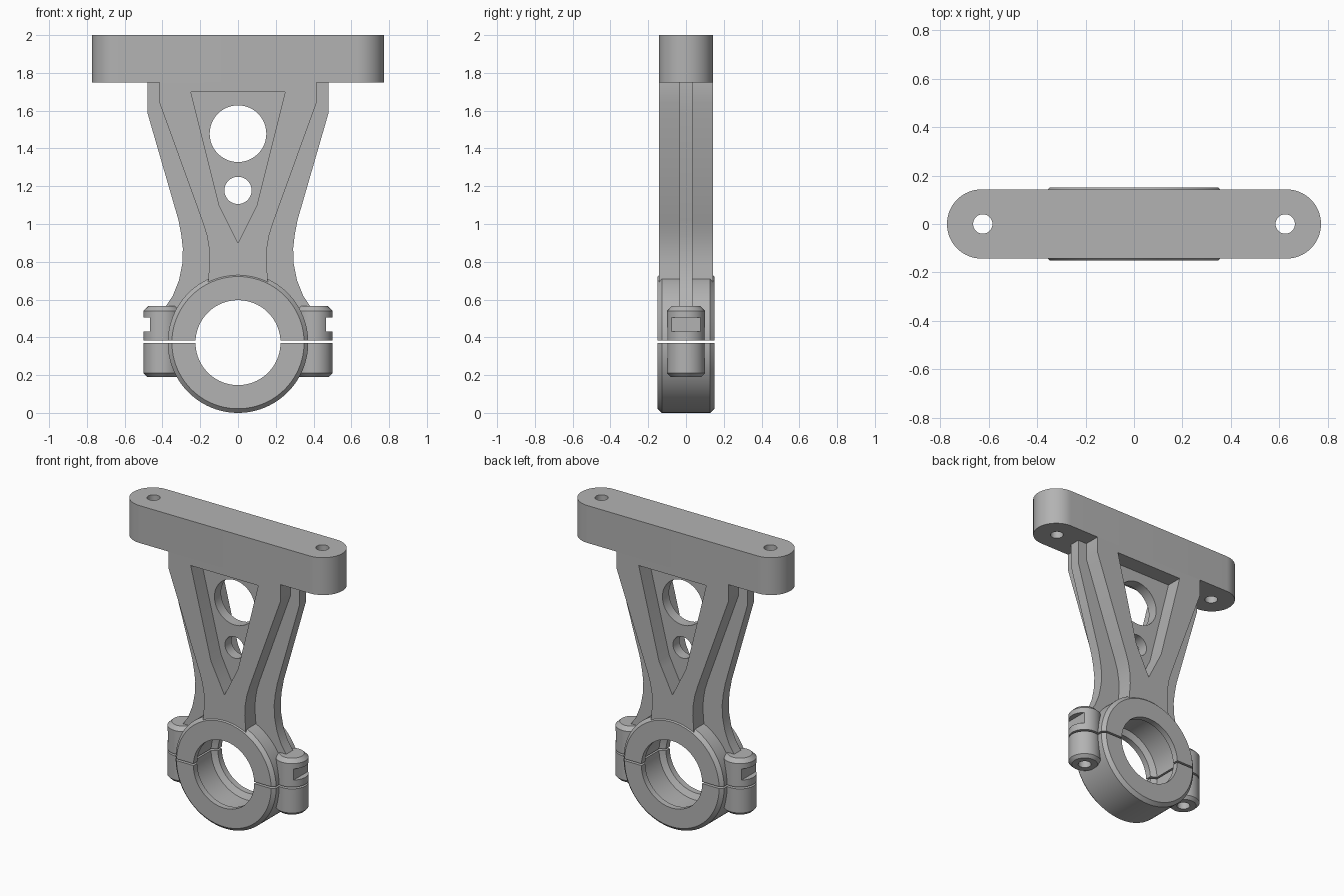
import bpy, bmesh, math
from mathutils import Matrix

old = bpy.data.objects.get("Cube")
if old:
    bpy.data.objects.remove(old, do_unlink=True)

grey = bpy.data.materials.new("cast grey")
grey.use_nodes = True
COLOR = (0.45, 0.45, 0.45, 1)
grey.diffuse_color = COLOR
grey.node_tree.nodes["Principled BSDF"].inputs["Base Color"].default_value = COLOR

CENTER = 0.372   # height of the clamp axis


def finish(name, bm):
    bmesh.ops.recalc_face_normals(bm, faces=bm.faces)
    me = bpy.data.meshes.new(name)
    bm.to_mesh(me)
    bm.free()
    ob = bpy.data.objects.new(name, me)
    bpy.context.collection.objects.link(ob)
    me.materials.append(grey)
    return ob


def prism(name, pts, half):
    """Front outline in x, z, given thickness to both sides of y = 0."""
    bm = bmesh.new()
    face = bm.faces.new([bm.verts.new((x, -half, z)) for x, z in pts])
    out = bmesh.ops.extrude_face_region(bm, geom=[face])
    moved = [v for v in out["geom"] if isinstance(v, bmesh.types.BMVert)]
    bmesh.ops.translate(bm, verts=moved, vec=(0, 2 * half, 0))
    return finish(name, bm)


def mirrored(side):
    return side + [(-x, z) for x, z in reversed(side) if x > 0]


def lathe(name, profile, closed, x=0, z=0, turn=False, n=96):
    """Spin (radius, height) points; turn lays the axis along y."""
    bm = bmesh.new()
    rings = []
    for r, h in profile:
        rings.append([bm.verts.new((r * math.cos(math.tau * i / n),
                                    r * math.sin(math.tau * i / n), h)) for i in range(n)])
    pairs = list(zip(rings, rings[1:]))
    if closed:
        pairs.append((rings[-1], rings[0]))
    else:
        bm.faces.new(rings[0])
        bm.faces.new(rings[-1])
    for a, b in pairs:
        for i in range(n):
            j = (i + 1) % n
            bm.faces.new((a[i], a[j], b[j], b[i]))
    if turn:
        bm.transform(Matrix.Rotation(math.pi / 2, 4, "X"))
    bm.transform(Matrix.Translation((x, 0, z)))
    return finish(name, bm)


def rod(r, low, high, x=0, z=0, turn=False):
    return lathe("cutter", [(r, low), (r, high)], False, x, z, turn, 48)


def box(x0, x1, z0, z1, half):
    return prism("cutter", [(x0, z0), (x1, z0), (x1, z1), (x0, z1)], half)


def activate(ob):
    bpy.ops.object.select_all(action="DESELECT")
    ob.select_set(True)
    bpy.context.view_layer.objects.active = ob


def cut(ob, cutters):
    for c in cutters:
        c.hide_render = True
        mod = ob.modifiers.new("cut", "BOOLEAN")
        mod.operation, mod.solver, mod.object = "DIFFERENCE", "EXACT", c
        activate(ob)
        bpy.ops.object.modifier_apply(modifier=mod.name)
        bpy.data.objects.remove(c, do_unlink=True)


parts = []

# Mounting bar with round ends and two bolt holes
BAR_X, BAR_R = 0.63, 0.143
bm = bmesh.new()
outline = []
for i in range(66):
    k = i if i < 33 else i - 1
    a = -math.pi / 2 + math.pi * k / 32
    cx = BAR_X if i < 33 else -BAR_X
    outline.append(bm.verts.new((cx + BAR_R * math.cos(a), BAR_R * math.sin(a), 1.75)))
base = bm.faces.new(outline)
out = bmesh.ops.extrude_face_region(bm, geom=[base])
bmesh.ops.translate(bm, vec=(0, 0, 0.25),
                    verts=[v for v in out["geom"] if isinstance(v, bmesh.types.BMVert)])
bar = finish("mounting_bar", bm)
cut(bar, [rod(0.04, 1.7, 2.1, s * 0.625) for s in (1, -1)])
parts.append(bar)

# Thick arm body with a tapering pocket through it
body = prism("arm_body", mirrored([
    (0.415, 1.75), (0.415, 1.64), (0.187, 1.01), (0.165, 0.94), (0.153, 0.87),
    (0.15, 0.8), (0.155, 0.74), (0.16, 0.66)]), BAR_R)
cut(body, [prism("cutter", mirrored([(0.25, 1.7), (0.1, 1.1), (0, 0.9)]), 0.3)])
parts.append(body)

# Thin web, wider than the body, with two lightening holes
web = prism("arm_web", mirrored([
    (0.48, 1.75), (0.48, 1.59), (0.315, 1.02), (0.3, 0.94), (0.292, 0.87),
    (0.295, 0.79), (0.313, 0.7), (0.345, 0.62), (0.385, 0.56), (0.36, 0.5),
    (0.29, 0.5), (0.16, 0.65)]), 0.035)
cut(web, [rod(0.15, -0.3, 0.3, 0, 1.478, True), rod(0.072, -0.3, 0.3, 0, 1.178, True)])
parts.append(web)

# Split clamp ring with chamfered rims and a bearing groove
half_ring = [(0.225, 0.15), (0.35, 0.15), (0.372, 0.128)]
groove = [(0.262, -0.09), (0.262, 0.09), (0.225, 0.11)]
ring = lathe("clamp_ring", half_ring + [(r, -y) for r, y in reversed(half_ring)]
             + [(0.225, -0.11)] + groove, True, 0, CENTER, True)
cut(ring, [box(-0.6, 0.6, 0.371, 0.383, 0.3)])
parts.append(ring)

# Bolt bosses, notched on the outside and drilled from below
for side, s in (("left", 1), ("right", -1)):
    boss = lathe(side + "_bolt_boss", [(0.08, 0.19), (0.1, 0.21), (0.1, 0.54), (0.075, 0.565)],
                 False, s * 0.4, 0, False, 48)
    xs = sorted((s * 0.465, s * 0.6))
    cut(boss, [box(xs[0], xs[1], 0.43, 0.505, 0.2),
               rod(0.04, 0.1, 0.45, s * 0.4),
               box(-0.6, 0.6, 0.371, 0.383, 0.3)])
    parts.append(boss)

for ob in parts:
    activate(ob)
    bpy.ops.object.shade_smooth_by_angle(angle=math.radians(25))
